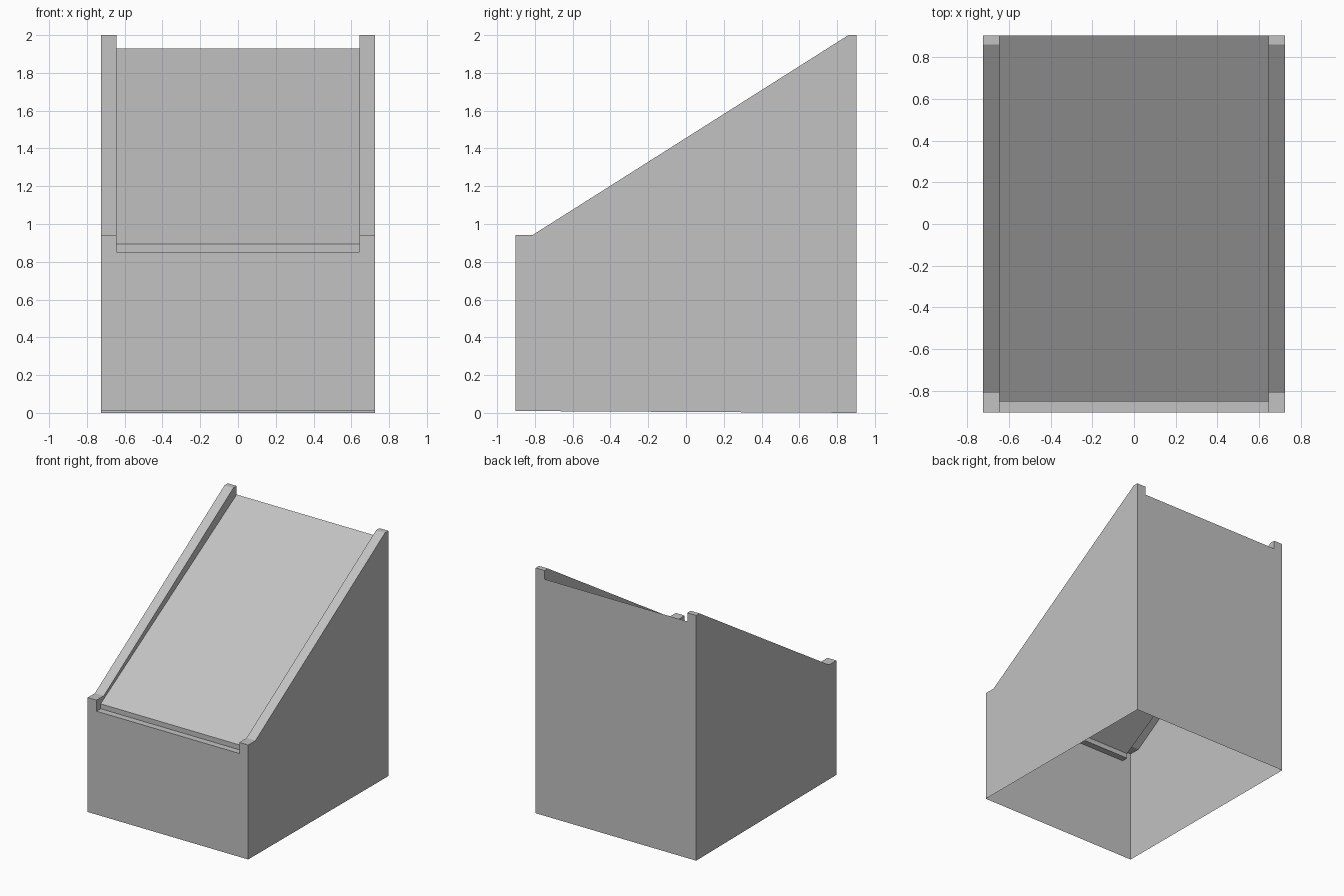
import bpy
import bmesh

cube = bpy.data.objects.get("Cube")
if cube:
    bpy.data.objects.remove(cube, do_unlink=True)

grey = bpy.data.materials.new("light_grey")
grey.use_nodes = True
grey.diffuse_color = (0.54, 0.54, 0.54, 1)
grey.node_tree.nodes["Principled BSDF"].inputs["Base Color"].default_value = grey.diffuse_color

# Main dimensions
OUT, INN = 0.724, 0.644          # outer wall and inner rail face, in x
FRONT, BACK = -0.903, 0.903
BASE_FRONT, BASE_BACK = 0.01, 0.0
LIP, LIP_Y, SILL = 0.853, -0.85, 0.893   # ledge height, depth and panel start
PANEL_TOP = 1.93
rail_line = [(FRONT, 0.943), (-0.81, 0.943), (0.86, 2.0), (BACK, 2.0)]
panel_line = [(FRONT, LIP), (LIP_Y, LIP), (LIP_Y, SILL), (BACK, PANEL_TOP)]


def sheet(name, polygons):
    """Thin open surface made of flat polygons."""
    bm = bmesh.new()
    for poly in polygons:
        bm.faces.new([bm.verts.new(p) for p in poly])
    bmesh.ops.remove_doubles(bm, verts=bm.verts, dist=0.0001)
    mesh = bpy.data.meshes.new(name)
    bm.to_mesh(mesh)
    bm.free()
    mesh.materials.append(grey)
    obj = bpy.data.objects.new(name, mesh)
    bpy.context.collection.objects.link(obj)
    return obj


def sweep(name, line, x0, x1):
    """Carry a side profile across the width."""
    sheet(name, [[(x0, *a), (x1, *a), (x1, *b), (x0, *b)]
                 for a, b in zip(line, line[1:])])


def side_plane(name, line, x, outward):
    """Flat polygon at constant x, facing +x when outward is positive."""
    pts = [(x, y, z) for y, z in line]
    sheet(name, [pts if outward > 0 else pts[::-1]])


def end_wall(name, y, base, notch, top, facing):
    """Upright end wall with a notch between the two rails."""
    outline = [(-OUT, base), (OUT, base), (OUT, top), (INN, top),
               (INN, notch), (-INN, notch), (-INN, top), (-OUT, top)]
    pts = [(x, y, z) for x, z in outline]
    sheet(name, [pts if facing < 0 else pts[::-1]])


# Front and back walls
end_wall("front_wall", FRONT, BASE_FRONT, LIP, rail_line[0][1], -1)
end_wall("back_wall", BACK, BASE_BACK, PANEL_TOP, rail_line[-1][1], 1)

# Ledge and sloping panel
sweep("front_ledge", panel_line[:3], -INN, INN)
sweep("sloping_panel", panel_line[2:], -INN, INN)

# Side walls and hollow rails, mirrored
for side, s in (("left", 1), ("right", -1)):
    base = [(FRONT, BASE_FRONT), (BACK, BASE_BACK)]
    side_plane(side + "_wall", base + rail_line[::-1], s * OUT, s)
    side_plane(side + "_rail_inner_face", panel_line + rail_line[::-1], s * INN, -s)
    sweep(side + "_rail_top", rail_line, min(s * INN, s * OUT), max(s * INN, s * OUT))
